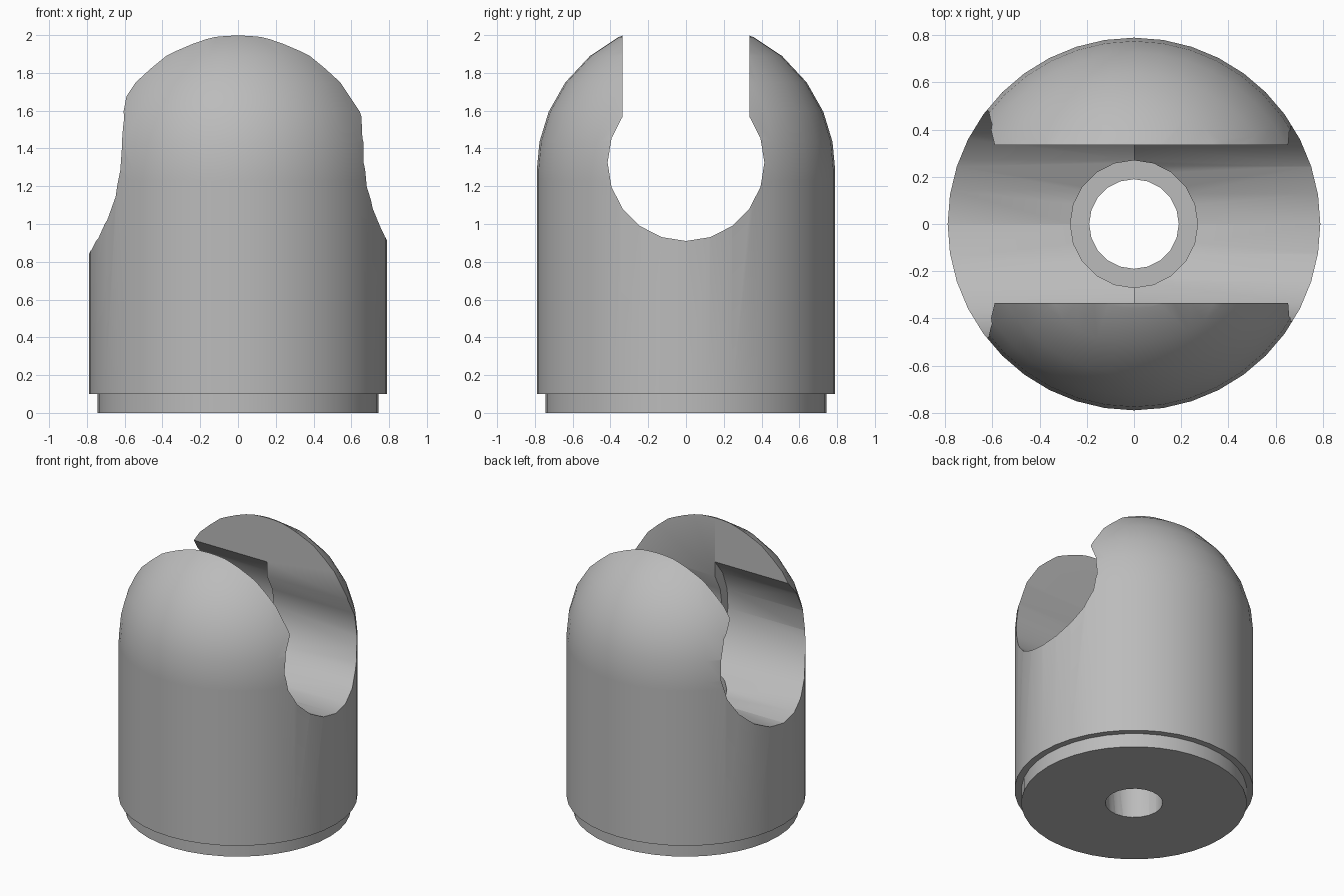
import bpy, bmesh
from math import sin, cos, acos, pi, radians

if "Cube" in bpy.data.objects:
    bpy.data.objects.remove(bpy.data.objects["Cube"])

R, DOME_Z = 0.79, 1.285          # body radius and dome centre height
BORE_Z, SLOT = 1.325, 0.335      # bore axis height and slot half width

grey = bpy.data.materials.new("plain grey")
grey.use_nodes = True
grey.diffuse_color = (0.5, 0.5, 0.5, 1)
grey.node_tree.nodes["Principled BSDF"].inputs["Base Color"].default_value = (0.5, 0.5, 0.5, 1)


def make_object(name, bm):
    bmesh.ops.recalc_face_normals(bm, faces=bm.faces)
    mesh = bpy.data.meshes.new(name)
    bm.to_mesh(mesh)
    bm.free()
    mesh.materials.append(grey)
    ob = bpy.data.objects.new(name, mesh)
    bpy.context.collection.objects.link(ob)
    return ob


def lathe(name, profile, sides):
    """Turn a closed (radius, z) profile that starts and ends on the axis."""
    bm = bmesh.new()
    verts = [bm.verts.new((r, 0, z)) for r, z in profile]
    edges = [bm.edges.new(pair) for pair in zip(verts, verts[1:])]
    bmesh.ops.spin(bm, geom=verts + edges, cent=(0, 0, 0), axis=(0, 0, 1),
                   angle=2 * pi, steps=sides, use_merge=True)
    bmesh.ops.remove_doubles(bm, verts=bm.verts, dist=0.0005)
    return make_object(name, bm)


def keyhole(name, radius, x0, x1, steps):
    """Round bore along x, open to a straight slot above."""
    a = acos(SLOT / radius)
    arc = [a - (pi + 2 * a) * i / steps for i in range(steps + 1)]
    outline = [(radius * cos(t), BORE_Z + radius * sin(t)) for t in arc]
    outline += [(-SLOT, 2.4), (SLOT, 2.4)]
    bm = bmesh.new()
    face = bm.faces.new([bm.verts.new((x0, y, z)) for y, z in outline])
    out = bmesh.ops.extrude_face_region(bm, geom=[face])
    moved = [v for v in out["geom"] if isinstance(v, bmesh.types.BMVert)]
    bmesh.ops.translate(bm, verts=moved, vec=(x1 - x0, 0, 0))
    return make_object(name, bm)


# Body: stepped base, straight wall, rounded top
profile = [(0, 0), (0.745, 0), (0.745, 0.1), (R, 0.1), (R, 1.23)]
profile += [(R * cos(radians(t)), DOME_Z + R * sin(radians(t)))
            for t in (0, 11, 23, 36, 50, 63, 76)]
profile.append((0, DOME_Z + R))
body = lathe("holder_body", profile, 40)

# Cutters: narrow and wide bore halves, stepped screw hole
cutters = [
    keyhole("narrow_bore_cutter", 0.415, -0.1, 1, 14),
    keyhole("wide_bore_cutter", 0.485, -1, 0, 16),
    lathe("screw_hole_cutter", [(0, -0.2), (0.19, -0.2), (0.19, 0.45),
                                (0.27, 0.45), (0.27, 1.2), (0, 1.2)], 20),
]
bpy.context.view_layer.objects.active = body
for cutter in cutters:
    cutter.hide_render = True
    mod = body.modifiers.new(cutter.name, "BOOLEAN")
    mod.operation = "DIFFERENCE"
    mod.solver = "EXACT"
    mod.object = cutter
    bpy.ops.object.modifier_apply(modifier=mod.name)
    bpy.data.objects.remove(cutter)

# Smooth the round surfaces, keep the cut edges sharp
bpy.ops.object.select_all(action="DESELECT")
body.select_set(True)
bpy.ops.object.shade_smooth_by_angle(angle=radians(30))
